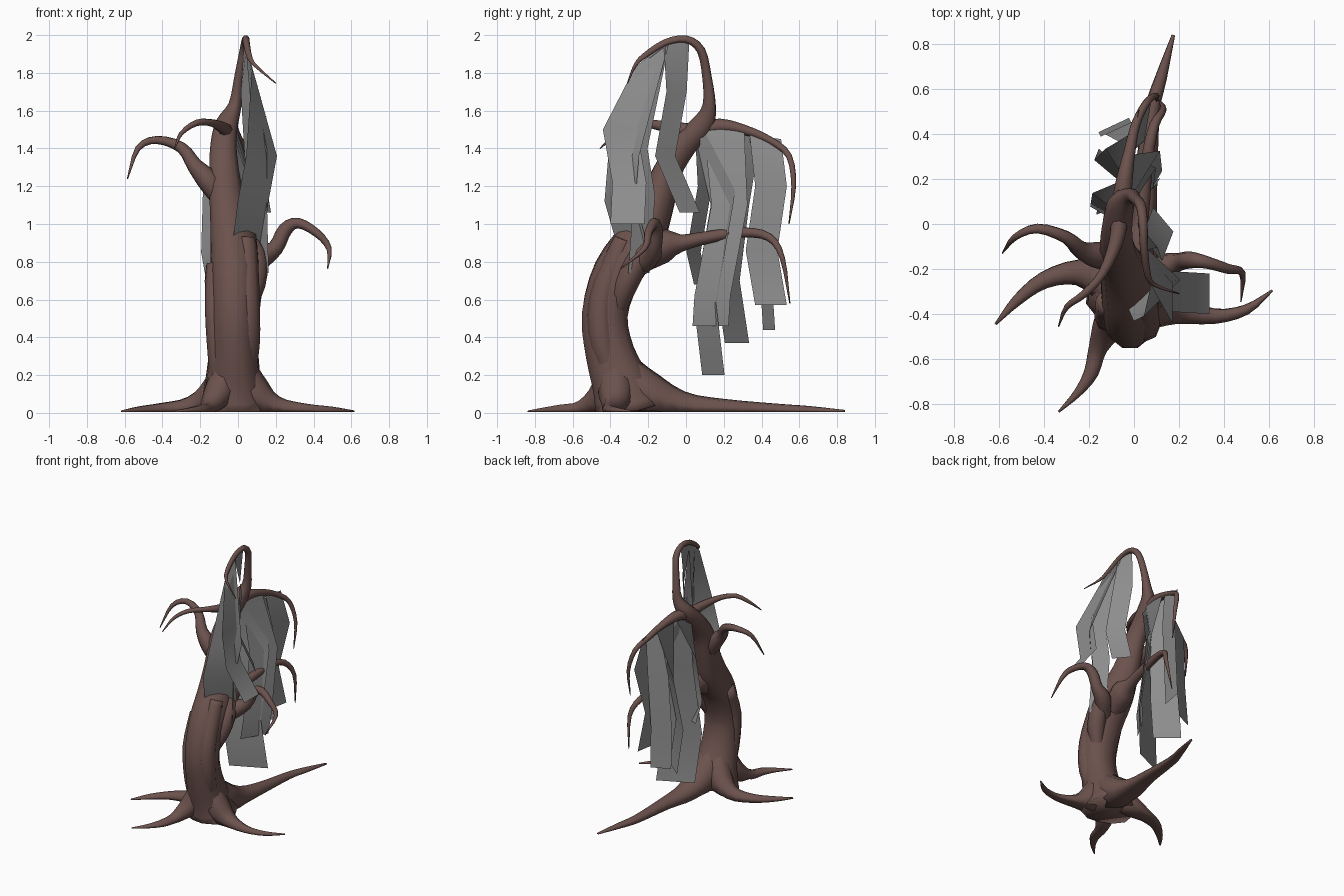
import bpy, bmesh, math
from mathutils import Vector


def material(name, col):
    m = bpy.data.materials.new(name)
    m.diffuse_color = (*col, 1)
    return m


BARK = material("brown bark", (0.15, 0.085, 0.075))
LEAF = material("grey foliage", (0.27, 0.27, 0.27))


def finish(bm, name, mat, smooth=True):
    me = bpy.data.meshes.new(name)
    bm.to_mesh(me)
    bm.free()
    me.materials.append(mat)
    ob = bpy.data.objects.new(name, me)
    bpy.context.collection.objects.link(ob)
    for p in me.polygons:
        p.use_smooth = smooth
    return ob


def spline(pts, steps):
    # Catmull-Rom through (x, y, z, radius) points
    p = [Vector(q) for q in pts]
    p = [2 * p[0] - p[1]] + p + [2 * p[-1] - p[-2]]
    out = []
    for i in range(1, len(p) - 2):
        a, b, c, d = p[i - 1:i + 3]
        for k in range(steps):
            t = k / steps
            out.append(0.5 * (2 * b + (c - a) * t + (2 * a - 5 * b + 4 * c - d) * t * t
                              + (3 * b - a - 3 * c + d) * t ** 3))
    return out + [p[-2]]


def limb(name, pts, sides=8, steps=3, lumps=0.0):
    # Tapering tube, flattened where it meets the ground
    bm = bmesh.new()
    path = spline(pts, steps)
    u, prev = None, None
    for i, q in enumerate(path):
        t = (path[min(i + 1, len(path) - 1)].xyz - path[max(i - 1, 0)].xyz).normalized()
        u = t.orthogonal().normalized() if u is None else (u - t * u.dot(t)).normalized()
        v = t.cross(u)
        ring = []
        for k in range(sides):
            a = math.tau * k / sides
            r = max(q.w, 0.003) * (1 + lumps * math.sin(3 * a + i * 0.25))
            co = q.xyz + (u * math.cos(a) + v * math.sin(a)) * r
            co.z = max(co.z, 0.005)
            ring.append(bm.verts.new(co))
        if prev:
            for k in range(sides):
                n = (k + 1) % sides
                bm.faces.new((prev[k], prev[n], ring[n], ring[k]))
        else:
            bm.faces.new(ring[::-1])
        prev = ring
    bm.faces.new(prev)
    return finish(bm, name, BARK)


# Trunk, with the arching crown branch as its continuation
limb("trunk", [(-0.02, -0.3, 0.0, 0.19), (-0.02, -0.34, 0.14, 0.155), (-0.02, -0.40, 0.32, 0.13),
               (-0.02, -0.425, 0.52, 0.125), (-0.02, -0.36, 0.74, 0.13), (-0.03, -0.24, 0.92, 0.125),
               (-0.06, -0.16, 1.1, 0.095), (-0.075, -0.1, 1.28, 0.078), (-0.075, -0.01, 1.42, 0.068),
               (-0.055, 0.09, 1.53, 0.06), (-0.015, 0.125, 1.63, 0.035), (0.005, 0.112, 1.78, 0.025),
               (0.03, 0.08, 1.92, 0.023), (0.04, 0.0, 1.978, 0.02), (0.045, -0.11, 1.96, 0.018),
               (0.06, -0.22, 1.89, 0.015), (0.09, -0.27, 1.84, 0.009), (0.2, -0.31, 1.745, 0.003)],
     sides=12, lumps=0.06)

# Broken bark ridges on the trunk
limb("bark_stub", [(0.03, -0.36, 0.12, 0.05), (0.045, -0.44, 0.36, 0.07), (0.045, -0.445, 0.6, 0.07),
                   (0.04, -0.36, 0.83, 0.065), (0.045, -0.33, 0.92, 0.05)])
limb("bark_ridge", [(-0.1, -0.38, 0.1, 0.04), (-0.11, -0.42, 0.3, 0.05), (-0.125, -0.42, 0.55, 0.05),
                    (-0.12, -0.34, 0.78, 0.05)])
limb("bark_knot", [(0.02, -0.38, 0.5, 0.04), (0.08, -0.32, 0.68, 0.065), (0.09, -0.24, 0.84, 0.06),
                   (0.02, -0.2, 0.95, 0.04)])

# Bare branches
limb("left_branch", [(-0.06, -0.14, 1.08, 0.04), (-0.15, -0.14, 1.22, 0.06), (-0.23, -0.12, 1.31, 0.042),
                     (-0.30, -0.06, 1.405, 0.03), (-0.43, -0.02, 1.445, 0.022),
                     (-0.53, -0.06, 1.4, 0.015), (-0.585, -0.13, 1.24, 0.003)])
limb("front_left_branch", [(-0.06, 0.05, 1.49, 0.04), (-0.08, -0.08, 1.51, 0.032), (-0.14, -0.22, 1.535, 0.02),
                           (-0.22, -0.31, 1.535, 0.017), (-0.3, -0.37, 1.48, 0.012),
                           (-0.335, -0.455, 1.4, 0.003)])
limb("right_branch", [(0.0, -0.33, 0.72, 0.05), (0.12, -0.2, 0.82, 0.06), (0.2, -0.17, 0.875, 0.042),
                      (0.25, -0.16, 0.97, 0.038), (0.32, -0.17, 1.005, 0.028), (0.42, -0.2, 0.95, 0.022),
                      (0.482, -0.22, 0.87, 0.015), (0.475, -0.345, 0.765, 0.003)])
limb("lower_back_branch", [(-0.02, -0.33, 0.76, 0.06), (0.0, -0.13, 0.88, 0.09), (0.02, -0.02, 0.9, 0.045),
                           (0.04, 0.12, 0.93, 0.033), (0.06, 0.3, 0.955, 0.027), (0.09, 0.44, 0.93, 0.022),
                           (0.13, 0.51, 0.82, 0.015), (0.11, 0.55, 0.58, 0.003)])
limb("upper_back_branch", [(-0.06, 0.05, 1.49, 0.045), (-0.045, 0.18, 1.52, 0.038), (-0.02, 0.32, 1.495, 0.026),
                           (0.01, 0.45, 1.44, 0.02), (0.06, 0.545, 1.36, 0.017), (0.1, 0.57, 1.2, 0.013),
                           (0.1, 0.545, 1.0, 0.003)])

# Spreading roots
limb("back_root", [(-0.01, -0.38, 0.3, 0.07), (0.0, -0.22, 0.11, 0.12), (0.02, -0.02, 0.03, 0.085),
                   (0.05, 0.2, 0.02, 0.055), (0.08, 0.5, 0.012, 0.036), (0.12, 0.65, 0.01, 0.027),
                   (0.175, 0.84, 0.008, 0.008)])
limb("right_root", [(-0.01, -0.38, 0.3, 0.07), (0.08, -0.37, 0.11, 0.095), (0.2, -0.385, 0.03, 0.06),
                    (0.36, -0.41, 0.015, 0.034), (0.5, -0.38, 0.01, 0.023), (0.615, -0.295, 0.008, 0.005)])
limb("left_root", [(-0.02, -0.37, 0.3, 0.07), (-0.11, -0.26, 0.11, 0.095), (-0.25, -0.215, 0.03, 0.06),
                   (-0.4, -0.25, 0.015, 0.04), (-0.52, -0.34, 0.01, 0.026), (-0.615, -0.445, 0.008, 0.006)])
limb("front_root", [(-0.03, -0.38, 0.3, 0.07), (-0.1, -0.43, 0.11, 0.08), (-0.16, -0.55, 0.025, 0.045),
                    (-0.19, -0.66, 0.012, 0.035), (-0.25, -0.75, 0.01, 0.02), (-0.335, -0.835, 0.008, 0.005)])


def strip(name, top, angle, width, pts):
    # Hanging foliage ribbon: the top edge follows the branch, the rest turns to its own plan angle
    bm = bmesh.new()
    a = math.radians(angle)
    d = Vector((math.cos(a), math.sin(a), 0)) * width / 2
    rows = []
    for i, p in enumerate(pts):
        e = Vector(top) * width / 2 if i == 0 else d
        rows.append((bm.verts.new(Vector(p) - e), bm.verts.new(Vector(p) + e)))
    for (p, q), (r, s) in zip(rows, rows[1:]):
        bm.faces.new((p, q, s, r))
    finish(bm, name, LEAF)


CROWN, ARCH, BACK = (-0.17, 0.8, 0.6), (-0.1, 0.97, 0.12), (0.1, 0.98, -0.12)
STRIPS = [
    # crown foliage
    (CROWN, 90, 0.18, [(0.06, -0.2, 1.88), (0.17, -0.35, 1.5), (0.17, -0.3, 1.22), (0.335, -0.31, 1.0)]),
    (CROWN, 45, 0.23, [(0.055, -0.18, 1.9), (0.125, -0.33, 1.36), (0.08, -0.35, 1.12), (0.045, -0.27, 0.84)]),
    (CROWN, 120, 0.13, [(0.05, -0.14, 1.92), (0.12, -0.26, 1.4), (0.12, -0.22, 1.15), (0.13, -0.25, 0.74)]),
    (ARCH, 130, 0.14, [(0.04, -0.05, 1.965), (0.06, -0.05, 1.7), (0.08, -0.11, 1.36), (0.13, 0.02, 1.06)]),
    # back branch foliage
    (BACK, 60, 0.22, [(-0.02, 0.2, 1.52), (0.06, 0.23, 1.1), (0.07, 0.14, 0.62), (0.05, 0.13, 0.46)]),
    (BACK, 25, 0.28, [(-0.03, 0.17, 1.52), (-0.03, 0.19, 1.1), (-0.04, 0.1, 0.58), (-0.01, 0.145, 0.2)]),
    (BACK, 140, 0.2, [(-0.03, 0.3, 1.5), (-0.05, 0.27, 1.1), (-0.1, 0.22, 0.7), (-0.08, 0.27, 0.37)]),
    (BACK, 80, 0.17, [(0.01, 0.42, 1.46), (0.06, 0.45, 1.2), (0.0, 0.4, 0.86), (0.03, 0.45, 0.57)]),
    (BACK, 25, 0.15, [(0.0, 0.41, 1.44), (-0.06, 0.43, 1.15), (-0.08, 0.42, 0.75), (-0.09, 0.44, 0.44)]),
    (BACK, 150, 0.15, [(-0.06, 0.12, 1.5), (-0.12, 0.1, 1.2), (-0.13, 0.04, 0.85), (-0.1, 0.08, 0.68)]),
]
for i, (top, ang, w, pts) in enumerate(STRIPS):
    strip(f"foliage_strip_{i + 1}", top, ang, w, pts)
